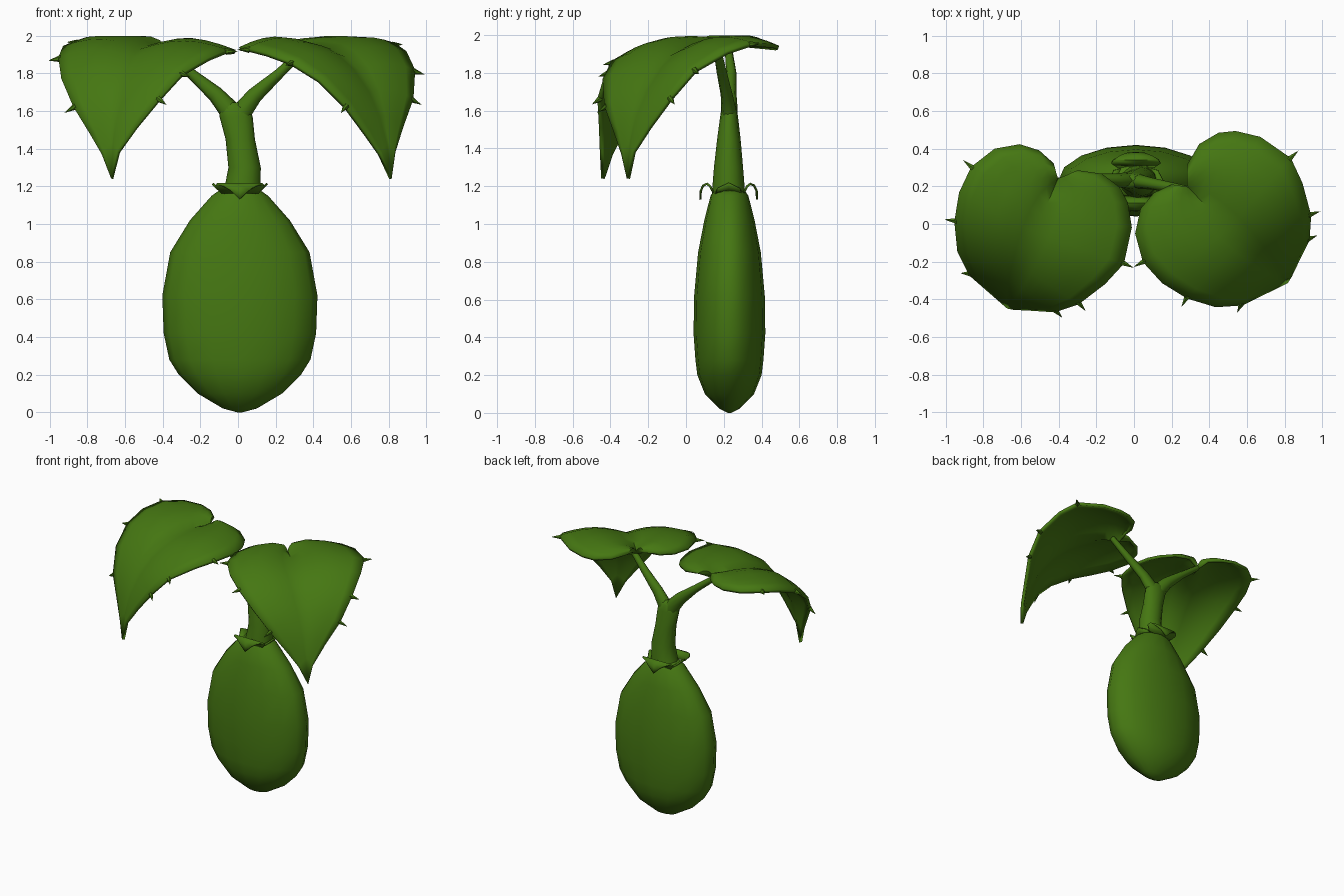
import bpy, bmesh, math
from mathutils import Vector, Matrix

if "Cube" in bpy.data.objects:
    bpy.data.objects.remove(bpy.data.objects["Cube"])

green = bpy.data.materials.new("leaf_green")
green.diffuse_color = (0.06, 0.185, 0.006, 1)
green.use_nodes = True
green.node_tree.nodes["Principled BSDF"].inputs["Base Color"].default_value = green.diffuse_color


def finish(name, bm, angle=50):
    bmesh.ops.recalc_face_normals(bm, faces=bm.faces)
    me = bpy.data.meshes.new(name)
    bm.to_mesh(me)
    bm.free()
    ob = bpy.data.objects.new(name, me)
    bpy.context.collection.objects.link(ob)
    me.materials.append(green)
    bpy.ops.object.select_all(action='DESELECT')
    ob.select_set(True)
    bpy.context.view_layer.objects.active = ob
    bpy.ops.object.shade_smooth_by_angle(angle=math.radians(angle))
    return ob


def loft(name, loops, bm):
    """Skin a list of vertex loops and cap both ends."""
    sides = len(loops[0])
    for a, b in zip(loops, loops[1:]):
        for k in range(sides):
            n = (k + 1) % sides
            bm.faces.new((a[k], a[n], b[n], b[k]))
    bm.faces.new(loops[0][::-1])
    bm.faces.new(loops[-1])
    return finish(name, bm, 65)


def tube(name, rings, sides):
    """Loft horizontal ellipses (x, y, z, rx, ry)."""
    bm = bmesh.new()
    loops = [[bm.verts.new((x + rx * math.cos(2 * math.pi * k / sides),
                            y + ry * math.sin(2 * math.pi * k / sides), z))
              for k in range(sides)] for x, y, z, rx, ry in rings]
    return loft(name, loops, bm)


# Gourd: flattened egg, (z, half width, half depth)
profile = [(0, .015, .01), (.02, .09, .05), (.1, .225, .13), (.2, .325, .17),
           (.28, .375, .18), (.42, .405, .19), (.62, .412, .187), (.85, .37, .166),
           (1.02, .265, .133), (1.15, .15, .1), (1.185, .1, .075)]
tube("gourd_body", [(.01, .23, z, a, b) for z, a, b in profile], 16)

# Main stem
tube("main_stem", [(.02, .225, 1.14, .11, .09), (.025, .225, 1.2, .095, .085),
                   (.035, .225, 1.3, .086, .077), (.012, .227, 1.45, .078, .062),
                   (-.01, .228, 1.57, .088, .047), (-.02, .228, 1.62, .08, .04),
                   (-.025, .228, 1.645, .04, .025)], 12)

# Forked branches, slightly flattened in depth
for name, pts in (
        ("left_branch", [(-.01, .23, 1.54, .05), (-.05, .232, 1.61, .055), (-.12, .235, 1.69, .043),
                         (-.25, .24, 1.8, .027), (-.41, .225, 1.925, .02)]),
        ("right_branch", [(0, .23, 1.54, .05), (.03, .225, 1.61, .052), (.09, .215, 1.685, .042),
                          (.22, .19, 1.8, .027), (.35, .165, 1.925, .02)])):
    bm = bmesh.new()
    loops = []
    vec = [Vector(p[:3]) for p in pts]
    for i, p in enumerate(pts):
        d = (vec[min(i + 1, len(vec) - 1)] - vec[max(i - 1, 0)]).normalized()
        u = d.cross(Vector((0, 1, 0))).normalized()
        v = d.cross(u) * (.75 if i < 3 else 1)
        loops.append([bm.verts.new(vec[i] + p[3] * (u * math.cos(k * math.pi / 4) + v * math.sin(k * math.pi / 4)))
                      for k in range(8)])
    loft(name, loops, bm)

# Collar: two curled sepals front and back, small points at the sides
curl = [(.08, 1.165, .1), (.098, 1.2, .13), (.115, 1.213, .12), (.135, 1.203, .085),
        (.148, 1.175, .045), (.15, 1.13, 0)]
point = [(.08, 1.165, .07), (.115, 1.185, .06), (.145, 1.215, 0)]
for name, turn, rows in (("front_sepal", 0, curl), ("back_sepal", 180, curl),
                         ("left_sepal", -90, point), ("right_sepal", 90, point)):
    bm = bmesh.new()
    grid = [[bm.verts.new((w * s, -r, z)) for s in (-1, 0, 1)] for r, z, w in rows]
    for a, b in zip(grid, grid[1:]):
        for k in range(2):
            bm.faces.new((a[k], a[k + 1], b[k + 1], b[k]))
    bmesh.ops.remove_doubles(bm, verts=bm.verts, dist=.0005)
    bm.transform(Matrix.Translation((.01, .226, 0)) @ Matrix.Rotation(math.radians(turn), 4, 'Z'))
    mod = finish(name, bm).modifiers.new("thickness", 'SOLIDIFY')
    mod.thickness, mod.offset = .012, 0

# Heart leaf: midrib and its two outlines, from notch to tip
rib = [(.29, .19, 1.925), (.29, .19, 1.925), (.32, .16, 1.93), (.35, .13, 1.935), (.38, .1, 1.94),
       (.43, .05, 1.935), (.5, -.02, 1.915), (.57, -.085, 1.875), (.64, -.15, 1.805),
       (.71, -.215, 1.7), (.76, -.265, 1.57), (.79, -.29, 1.43), (.81, -.305, 1.24)]
outer = [(.29, .19, 1.925), (.29, .31, 1.95), (.35, .42, 1.94), (.45, .48, 1.93), (.54, .49, 1.93),
         (.67, .46, 1.935), (.83, .35, 1.935), (.89, .22, 1.89), (.935, .05, 1.8),
         (.925, -.08, 1.66), (.87, -.19, 1.51), (.83, -.275, 1.38), (.81, -.305, 1.24)]
inner = [(.29, .19, 1.925), (.2, .2, 1.95), (.11, .16, 1.95), (.04, .08, 1.95), (.01, -.05, 1.95),
         (.05, -.2, 1.945), (.15, -.31, 1.915), (.28, -.39, 1.86), (.43, -.435, 1.76),
         (.57, -.425, 1.62), (.68, -.37, 1.47), (.75, -.335, 1.37), (.81, -.305, 1.24)]
left = (Matrix.Translation((-.41, .23, 0)) @ Matrix.Rotation(math.radians(-67.5), 4, 'Z')
        @ Matrix.Translation((-.29, -.19, 0)))
STEPS = 6


def tilt(bm):
    """Raise the upper outward side of a leaf a little, and level its top."""
    for v in bm.verts:
        w = min(max((v.co.z - 1.7) / .2, 0), 1)
        v.co.z = min(v.co.z + w * .045 * (abs(v.co.x) - .47), 1.988)


for side, xf in (("right", Matrix()), ("left", left)):
    bm = bmesh.new()
    for edge, flip in ((outer, False), (inner, True)):
        grid = []
        for i, (m, e) in enumerate(zip(rib, edge)):
            lift = .052 * math.sin(math.pi * (i / 12) ** .6)
            row = []
            for k in range(STEPS + 1):
                s = k / STEPS
                p = Vector(m).lerp(Vector(e), s)
                p.z += lift * math.sin(math.pi * s)
                row.append(bm.verts.new(p))
            grid.append(row)
        for a, b in zip(grid, grid[1:]):
            for k in range(STEPS):
                f = (a[k], b[k], b[k + 1], a[k + 1])
                bm.faces.new(f[::-1] if flip else f)
    bmesh.ops.remove_doubles(bm, verts=bm.verts, dist=.0008)
    bm.transform(xf)
    tilt(bm)
    mod = finish(side + "_leaf", bm).modifiers.new("thickness", 'SOLIDIFY')
    mod.thickness, mod.offset = .022, 0

    # Thorns along the leaf margin
    bm = bmesh.new()
    for edge, spots in ((outer, (6, 8, 9)), (inner, (5, 7, 9))):
        for i in spots:
            p = Vector(edge[i])
            along = (Vector(edge[i + 1]) - Vector(edge[i - 1])).normalized()
            out = p - Vector(rib[i])
            out = (out - along * out.dot(along)).normalized()
            rot = out.to_track_quat('Z', 'Y').to_matrix().to_4x4()
            bmesh.ops.create_cone(bm, cap_ends=True, segments=6, radius1=.018, radius2=0, depth=.07,
                                  matrix=Matrix.Translation(p + out * .025) @ rot)
    bm.transform(xf)
    tilt(bm)
    finish(side + "_leaf_thorns", bm)
